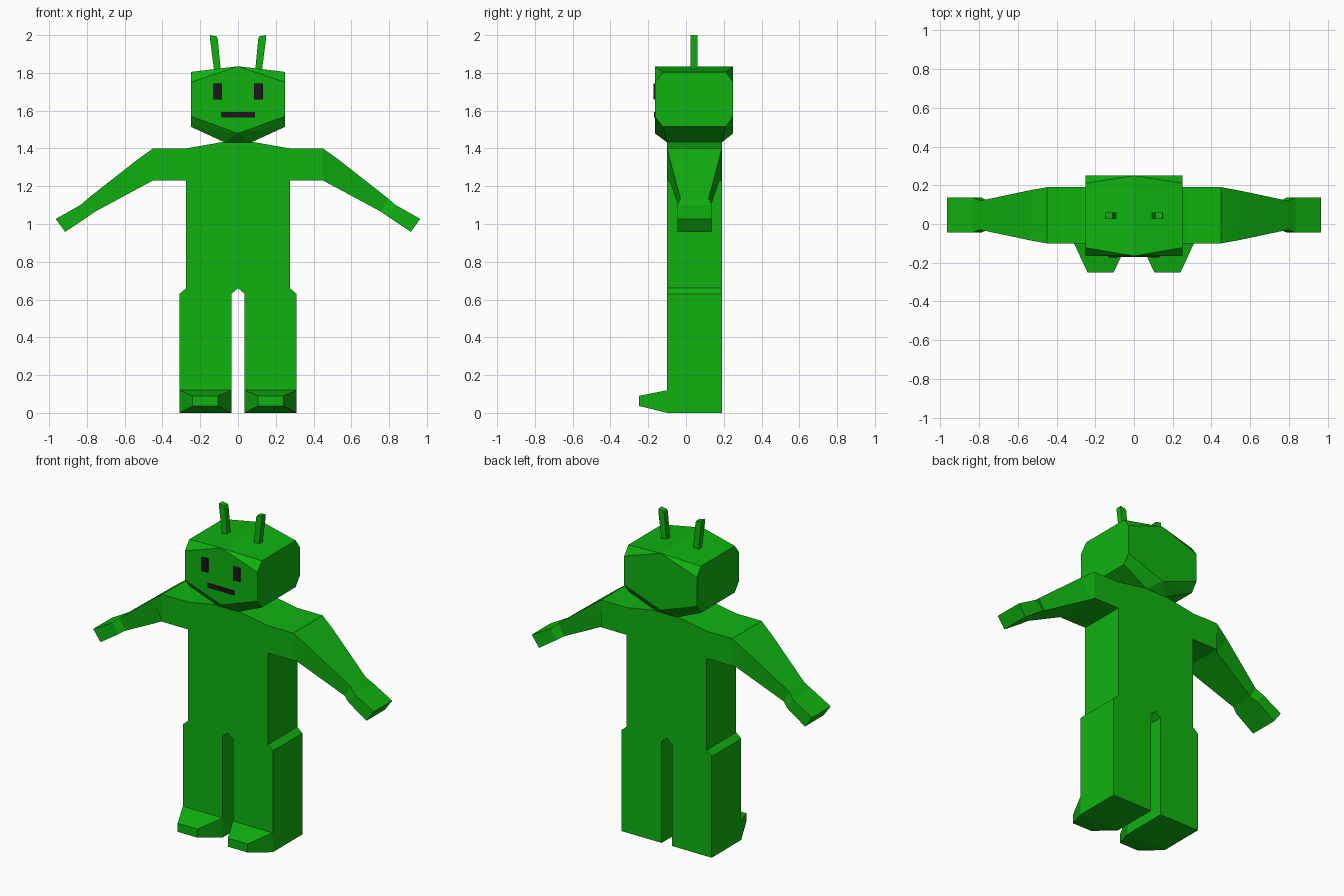
import bpy, bmesh
from mathutils import Vector

if "Cube" in bpy.data.objects:
    bpy.data.objects.remove(bpy.data.objects["Cube"])


def material(name, color):
    m = bpy.data.materials.new(name)
    m.use_nodes = True
    m.diffuse_color = (*color, 1)
    m.node_tree.nodes["Principled BSDF"].inputs["Base Color"].default_value = (*color, 1)
    return m


GREEN = material("green", (0.005, 0.45, 0.005))
BLACK = material("black", (0.012, 0.009, 0.012))
FRONT, BACK = -0.10, 0.19


def finish(bm, name, mat, mirror=True):
    bmesh.ops.recalc_face_normals(bm, faces=bm.faces)
    mesh = bpy.data.meshes.new(name)
    bm.to_mesh(mesh)
    bm.free()
    mesh.materials.append(mat)
    ob = bpy.data.objects.new(name, mesh)
    bpy.context.collection.objects.link(ob)
    if mirror:
        ob.modifiers.new("Mirror", 'MIRROR').use_axis[0] = True
    return ob


def loft(name, sections, mat=GREEN, start_cap=False):
    """Skin four-sided sections and close the far end."""
    bm = bmesh.new()
    rings = [[bm.verts.new(p) for p in s] for s in sections]
    for a, b in zip(rings, rings[1:]):
        for i in range(4):
            j = (i + 1) % 4
            bm.faces.new((a[i], a[j], b[j], b[i]))
    bm.faces.new(rings[-1])
    if start_cap:
        bm.faces.new(rings[0])
    return finish(bm, name, mat)


def plate(name, x0, x1, z0, z1, y0, y1, mirror):
    bm = bmesh.new()
    bmesh.ops.create_cube(bm, size=1)
    for v in bm.verts:
        v.co = Vector((x0 if v.co.x < 0 else x1,
                       y0 if v.co.y < 0 else y1,
                       z0 if v.co.z < 0 else z1))
    return finish(bm, name, BLACK, mirror)


# Torso and legs: half outline, extruded in depth and mirrored
outline = [(0, 1.435), (0.075, 1.435), (0.275, 1.40), (0.45, 1.40),
           (0.45, 1.23), (0.275, 1.23), (0.275, 0.66), (0.31, 0.63),
           (0.31, 0), (0.035, 0), (0.035, 0.63), (0, 0.66)]
bm = bmesh.new()
near = [bm.verts.new((x, FRONT, z)) for x, z in outline]
far = [bm.verts.new((x, BACK, z)) for x, z in outline]
bm.faces.new(near)
bm.faces.new(far)
for i in range(len(outline) - 1):
    if i != 3:  # the shoulder end continues into the arm
        bm.faces.new((near[i], near[i + 1], far[i + 1], far[i]))
finish(bm, "torso_and_legs", GREEN)

# Arms with hands: top point, bottom point, front and back of each section
arm = [((0.45, 1.40), (0.45, 1.23), FRONT, BACK),
       ((0.534, 1.34), (0.46, 1.225), -0.085, 0.175),
       ((0.795, 1.135), (0.76, 1.08), -0.03, 0.12),
       ((0.835, 1.10), (0.79, 1.042), -0.045, 0.138),
       ((0.965, 1.027), (0.915, 0.958), -0.045, 0.138)]
# Wrist underside stays in line with the forearm
arm[2] = (arm[2][0], (0.757, 1.065), -0.03, 0.12)
loft("arms", [[(t[0], f, t[1]), (t[0], b, t[1]), (l[0], b, l[1]), (l[0], f, l[1])]
              for t, l, f, b in arm])

# Feet tapering forward from the legs
foot = [(0.035, 0.31, 0, 0.12, FRONT), (0.105, 0.24, 0.037, 0.09, -0.25)]
loft("feet", [[(x0, y, z0), (x1, y, z0), (x1, y, z1), (x0, y, z1)]
              for x0, x1, z0, z1, y in foot])

# Head: chamfered sides, ridged top and a chin tapering to the neck
bm = bmesh.new()
points = []
for x in (-0.25, 0.25):
    points += [(x, y, z) for y in (-0.165, 0.25) for z in (1.57, 1.75)]
    points += [(x, y, z) for y in (-0.122, 0.21) for z in (1.515, 1.805)]
points += [(0, y, z) for y in (-0.165, 0.25) for z in (1.48, 1.835)]
points += [(x, y, 1.432) for x in (-0.07, 0.07) for y in (FRONT, BACK)]
for p in points:
    bm.verts.new(p)
bmesh.ops.convex_hull(bm, input=bm.verts)
bmesh.ops.dissolve_limit(bm, angle_limit=0.01, verts=bm.verts, edges=bm.edges)
finish(bm, "head", GREEN, mirror=False)

# Antennae leaning outward
stalk = [(0.09, 0.125, 1.80, 1.80), (0.107, 0.149, 1.985, 1.98), (0.112, 0.148, 2.0, 1.993)]
loft("antennae", [[(x0, 0.025, z0), (x1, 0.025, z1), (x1, 0.06, z1), (x0, 0.06, z0)]
                  for x0, x1, z1, z0 in stalk], start_cap=True)

# Face
plate("eyes", 0.086, 0.132, 1.66, 1.745, -0.173, -0.164, True)
plate("mouth", -0.09, 0.09, 1.565, 1.593, -0.170, -0.163, False)
